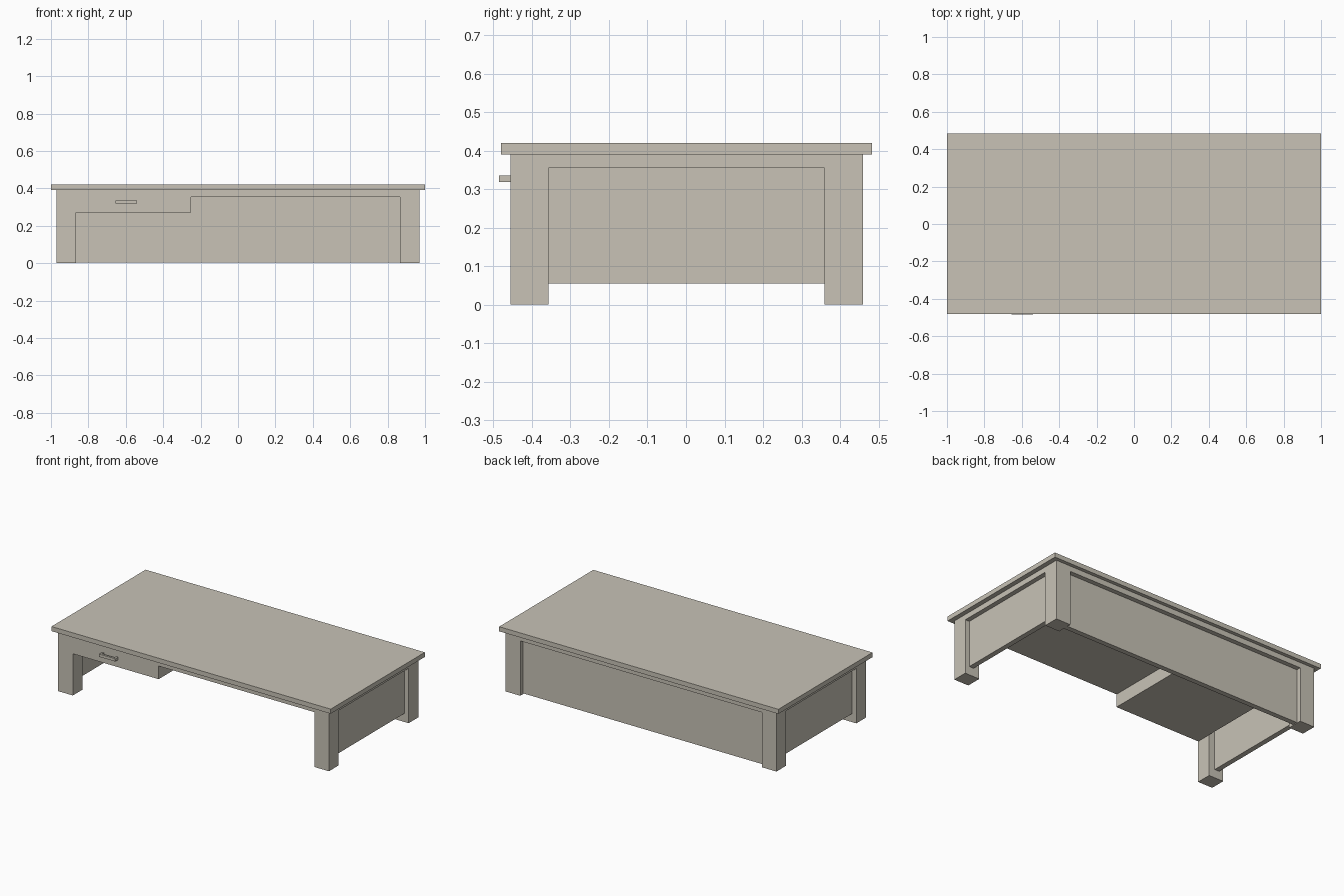
import bpy
import bmesh

cube = bpy.data.objects.get("Cube")
if cube:
    bpy.data.objects.remove(cube, do_unlink=True)

paint = bpy.data.materials.new("warm_beige")
paint.use_nodes = True
color = (0.58, 0.545, 0.47, 1)
paint.diffuse_color = color
paint.node_tree.nodes["Principled BSDF"].inputs["Base Color"].default_value = color


def box(name, x, y, z):
    """Flat-sided block spanning the given (low, high) ranges."""
    bm = bmesh.new()
    bmesh.ops.create_cube(bm, size=1)
    for v in bm.verts:
        v.co = [lo + (c + 0.5) * (hi - lo) for c, (lo, hi) in zip(v.co, (x, y, z))]
    mesh = bpy.data.meshes.new(name)
    bm.to_mesh(mesh)
    bm.free()
    mesh.materials.append(paint)
    obj = bpy.data.objects.new(name, mesh)
    bpy.context.collection.objects.link(obj)
    return obj


def mirrored(side, lo, hi):
    return (lo, hi) if side > 0 else (-hi, -lo)


FRONT, BACK = -0.455, 0.46
HALF, LEG_IN = 0.97, 0.865
RAIL, UNDER_TOP = 0.355, 0.39
INSET, THICK = 0.03, 0.033

# Table top and the frame slab beneath it
box("table_top", (-1, 1), (-0.48, 0.483), (UNDER_TOP, 0.42))
box("top_frame", (-HALF, HALF), (FRONT, BACK), (RAIL, UNDER_TOP))

# Legs and recessed side panels
for side, label in ((1, "left"), (-1, "right")):
    leg_x = mirrored(side, LEG_IN, HALF)
    box("front_leg_" + label, leg_x, (FRONT, -0.357), (0, RAIL))
    box("back_leg_" + label, leg_x, (0.36, BACK), (0, RAIL))
    box("side_panel_" + label, mirrored(side, HALF - INSET - THICK, HALF - INSET),
        (-0.357, 0.36), (0.055, RAIL))

# Recessed back panel
box("back_panel", (-LEG_IN, LEG_IN), (BACK - INSET - THICK, BACK - INSET), (0.004, RAIL))

# Drawer box
box("drawer", (-LEG_IN, -0.25), (FRONT, BACK - INSET - THICK), (0.27, RAIL))

# Drawer handle: a bar on two posts
box("handle_bar", (-0.655, -0.54), (-0.485, -0.472), (0.318, 0.336))
for label, x in (("left", -0.552), ("right", -0.655)):
    box("handle_post_" + label, (x, x + 0.012), (-0.472, FRONT), (0.318, 0.336))
